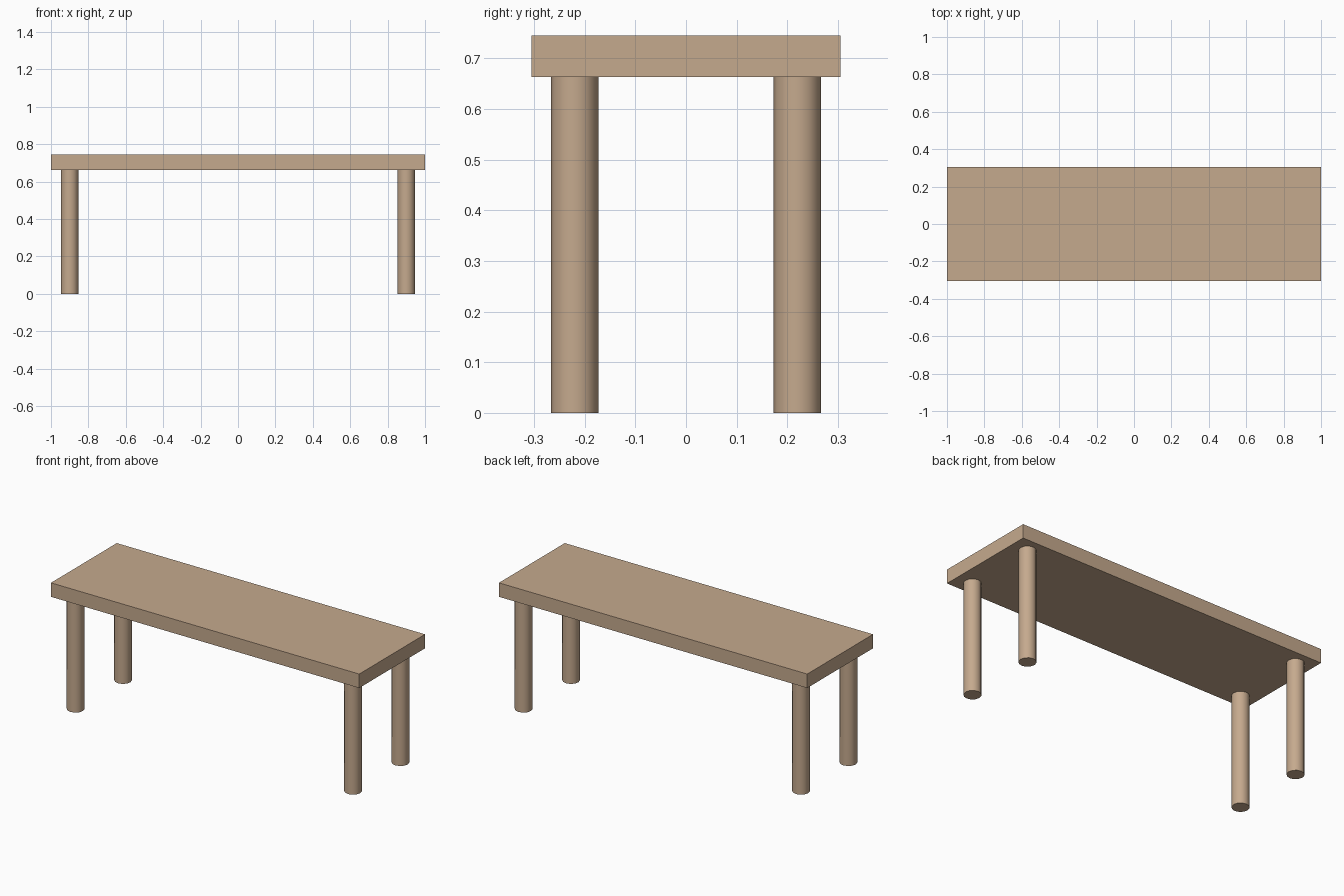
import bpy, math

if "Cube" in bpy.data.objects:
    bpy.data.objects.remove(bpy.data.objects["Cube"])

wood = bpy.data.materials.new("wood")
wood.diffuse_color = (0.56, 0.40, 0.27, 1)
wood.use_nodes = True
wood.node_tree.nodes["Principled BSDF"].inputs["Base Color"].default_value = wood.diffuse_color

TOP_Z, UNDER_Z = 0.745, 0.663
LEG_R, LEG_X, LEG_Y = 0.047, 0.90, 0.22

# Table top slab
bpy.ops.mesh.primitive_cube_add(size=1, location=(0, 0, (TOP_Z + UNDER_Z) / 2))
top = bpy.context.object
top.name = "table_top"
top.scale = (2.0, 0.61, TOP_Z - UNDER_Z)
bpy.ops.object.transform_apply(location=False, rotation=False, scale=True)
top.data.materials.append(wood)

# Four round legs
for sy, depth_name in ((-1, "front"), (1, "back")):
    for sx, side_name in ((-1, "left"), (1, "right")):
        bpy.ops.mesh.primitive_cylinder_add(
            vertices=12, radius=LEG_R, depth=UNDER_Z,
            location=(sx * LEG_X, sy * LEG_Y, UNDER_Z / 2))
        leg = bpy.context.object
        leg.name = f"{depth_name}_{side_name}_leg"
        leg.data.materials.append(wood)
        bpy.ops.object.shade_smooth_by_angle(angle=math.radians(40))
